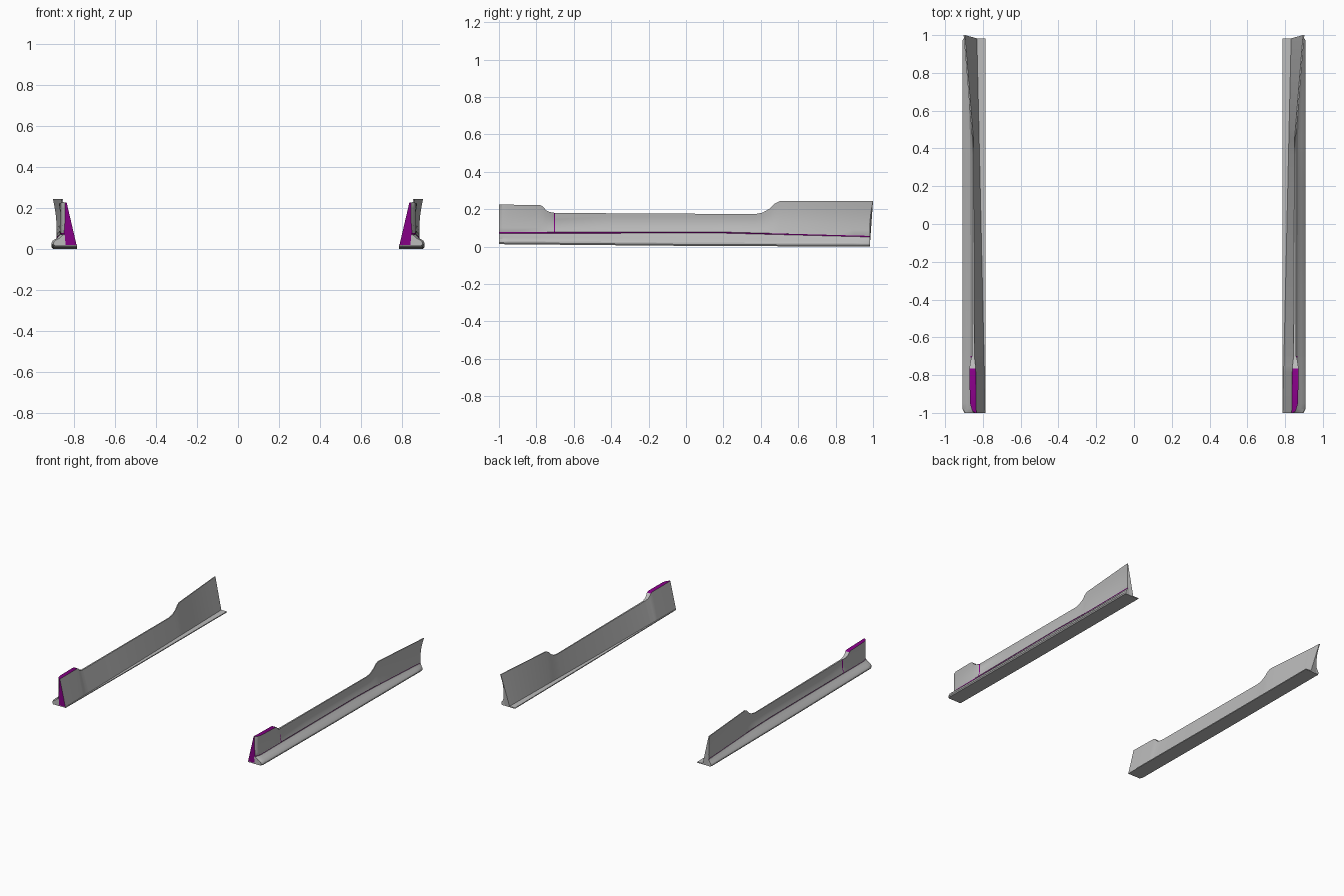
import bpy, bmesh, math

if "Cube" in bpy.data.objects:
    bpy.data.objects.remove(bpy.data.objects["Cube"])


def interp(table, y):
    """Piecewise linear lookup along the length."""
    for (y0, v0), (y1, v1) in zip(table, table[1:]):
        if y <= y1:
            return v0 + (v1 - v0) * (y - y0) / (y1 - y0)
    return table[-1][1]


# Lengthwise guides for the right-hand skirt
TOP_Z = [(-1, .225), (-.78, .222), (-.765, .215), (-.75, .196), (-.73, .185),
         (-.706, .181), (-.70, .18), (.37, .174), (.41, .182), (.45, .205),
         (.475, .23), (.5, .243), (1, .243)]
TOP_OUT = [(-1, .842), (-.985, .858), (-.95, .868), (-.765, .872), (-.706, .862),
           (-.70, .857), (.45, .857), (1, .902)]
TOP_IN = [(-1, .835), (-.765, .838), (-.70, .845), (.45, .85), (1, .895)]
CREASE_X = [(-1, .848), (-.985, .858), (-.95, .865), (.45, .868), (1, .885)]
CREASE_Z = [(-1, .074), (.2, .075), (1, .054)]
BASE_IN = [(-1, .787), (1, .832)]
FLOOR = [(-1, .013), (0, .004), (1, 0)]
PLATE_OUT = [(-1, .898), (-.98, .908), (.97, .908), (1, .902)]
STATIONS = sorted({y for y, _ in TOP_Z + TOP_OUT + PLATE_OUT} | {-.4, -.1, .2, .6, .7, .8, .9})
SEG = 6

magenta = bpy.data.materials.new("magenta_trim")
magenta.diffuse_color = (.24, 0, .24, 1)
magenta.use_nodes = True
magenta.node_tree.nodes["Principled BSDF"].inputs["Base Color"].default_value = magenta.diffuse_color
grey = bpy.data.materials.new("grey_panel")
grey.diffuse_color = (.5, .5, .5, 1)
grey.use_nodes = True
grey.node_tree.nodes["Principled BSDF"].inputs["Base Color"].default_value = grey.diffuse_color


def panel_section(y):
    cx, cz = interp(CREASE_X, y), interp(CREASE_Z, y)
    tx, tz, f = interp(TOP_OUT, y), interp(TOP_Z, y), interp(FLOOR, y)
    pts = [(cx - .008, f + .006), (cx - .003, cz - .003), (cx, cz + .003)]
    for i in range(1, SEG + 1):
        t = i / SEG
        hollow = .007 * math.sin(math.pi * t) * (1 if y > -.95 else .3)
        pts.append((cx + (tx - cx) * t - hollow, cz + .003 + (tz - cz - .003) * t))
    pts += [(interp(TOP_IN, y), tz), (interp(BASE_IN, y), f + .006)]
    return pts


def sill_section(y):
    cx, cz = interp(CREASE_X, y), interp(CREASE_Z, y)
    f, px = interp(FLOOR, y), interp(PLATE_OUT, y)
    return [(.785, f), (px - .006, f), (px, f + .008), (px, f + .018),
            (px - .006, f + .028), ((px + cx) / 2 - .002, (f + .028 + cz) / 2 - .006),
            (cx, cz - .003), (cx - .012, cz - .006), (cx - .012, f + .007), (.785, f + .007)]


def loft(name, section, coloured):
    bm = bmesh.new()
    rings = []
    for y in STATIONS:
        ring = []
        for x, z in section(y):
            # rear end sweeps back towards the top
            yy = .983 + .017 * max(0, (z - .1) / .143) ** 2 if y == 1 else y
            ring.append(bm.verts.new((x, yy, z)))
        rings.append(ring)
    n = len(rings[0])
    for s, (a, b) in enumerate(zip(rings, rings[1:])):
        for k in range(n):
            face = bm.faces.new((a[k], a[(k + 1) % n], b[(k + 1) % n], b[k]))
            face.material_index = int(coloured(k, STATIONS[s]))
    cap = bm.faces.new(rings[0])
    cap.material_index = int(coloured(-1, -1))
    bm.faces.new(rings[-1])
    bmesh.ops.recalc_face_normals(bm, faces=bm.faces)
    mesh = bpy.data.meshes.new(name)
    bm.to_mesh(mesh)
    bm.free()
    mesh.materials.append(grey)
    mesh.materials.append(magenta)
    obj = bpy.data.objects.new(name, mesh)
    bpy.context.collection.objects.link(obj)
    bpy.ops.object.select_all(action='DESELECT')
    obj.select_set(True)
    bpy.context.view_layer.objects.active = obj
    bpy.ops.object.shade_smooth_by_angle(angle=math.radians(30))
    # matching skirt on the other side
    obj.modifiers.new("Mirror", 'MIRROR').use_mirror_merge = False


def panel_colour(k, y):
    front_cap = k == -1
    seam_along = k == 1
    seam_up = y == -.706 and 2 <= k < 2 + SEG
    tab_top = k == 2 + SEG and y < -.77
    return front_cap or seam_along or seam_up or tab_top


# Upright panel with raised front and rear tabs
loft("side_panel", panel_section, panel_colour)
# Flared lower sill with flat floor plate
loft("lower_sill", sill_section, lambda k, y: False)
